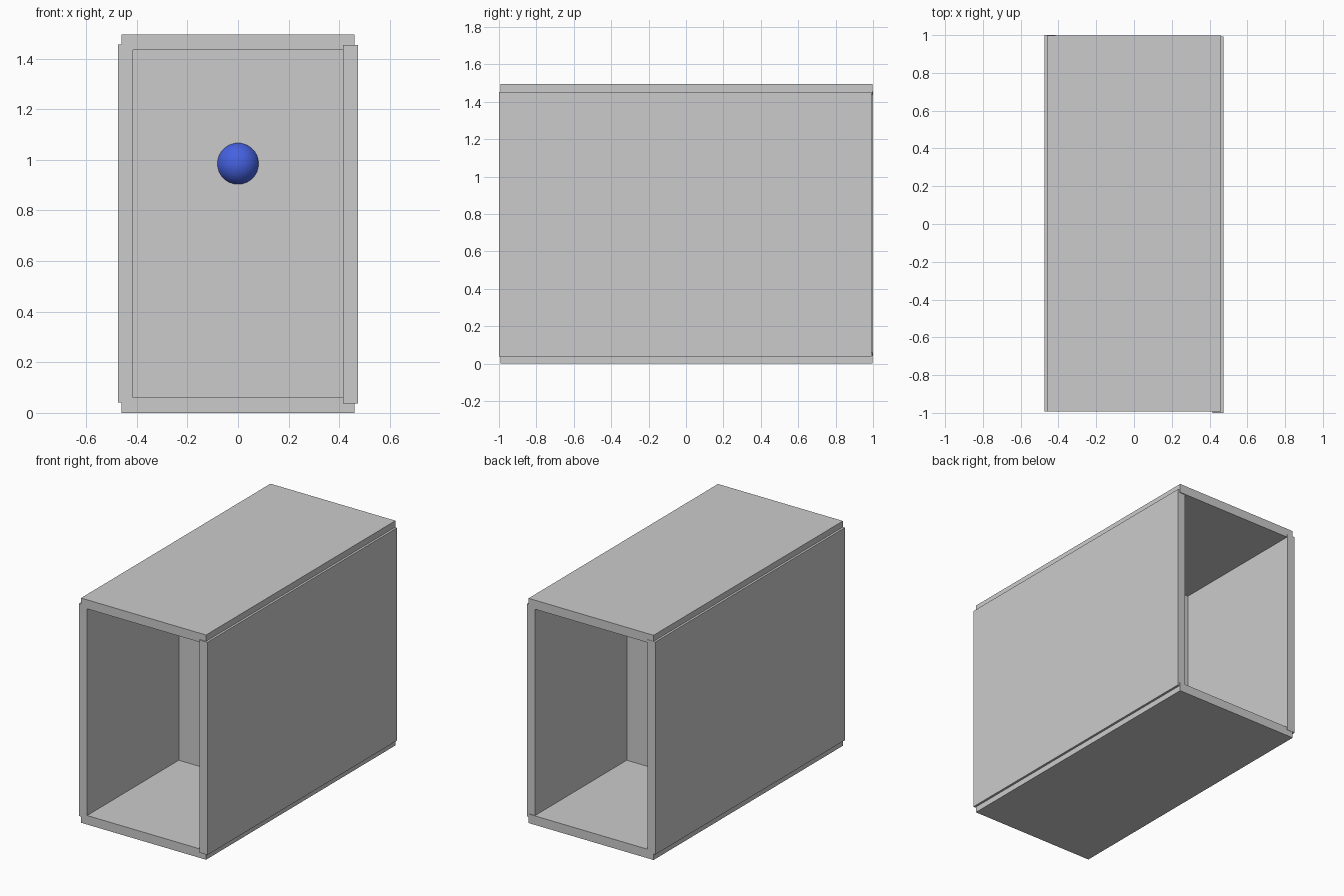
import bpy

if "Cube" in bpy.data.objects:
    bpy.data.objects.remove(bpy.data.objects["Cube"])


def panel(name, x, y, z):
    """Box spanning the given (min, max) ranges."""
    spans = (x, y, z)
    bpy.ops.mesh.primitive_cube_add(size=1, location=[(a + b) / 2 for a, b in spans])
    ob = bpy.context.object
    ob.name = name
    ob.scale = [b - a for a, b in spans]
    bpy.ops.object.transform_apply(location=False, rotation=False, scale=True)
    return ob


T = 0.06            # panel thickness
H = 1.495           # overall height
W = 0.475           # half width
R = 0.46            # half width of floor and roof

# Floor and roof, slightly narrower than the side walls
panel("floor", (-R, R), (-0.993, 0.998), (0, T))
panel("roof", (-R, R), (-0.993, 0.998), (H - T, H))

# Side walls, stopping short of the outer floor and roof faces
panel("right_wall", (W - T, W), (-1.0, 0.993), (0.038, 1.453))
panel("left_wall", (-W, T - W), (-0.993, 1.0), (0.041, 1.455))

# Partition halfway along the tunnel
panel("partition", (-R, R), (-T / 2, T / 2), (T / 2, H - T / 2))

# Blue ball set in the partition
bpy.ops.mesh.primitive_uv_sphere_add(segments=32, ring_count=16, radius=0.087,
                                     location=(0, 0, 0.985))
ball = bpy.context.object
ball.name = "ball"
bpy.ops.object.shade_smooth()
blue = bpy.data.materials.new("blue")
blue.diffuse_color = (0.06, 0.12, 0.75, 1)
blue.use_nodes = True
blue.node_tree.nodes["Principled BSDF"].inputs["Base Color"].default_value = blue.diffuse_color
ball.data.materials.append(blue)
